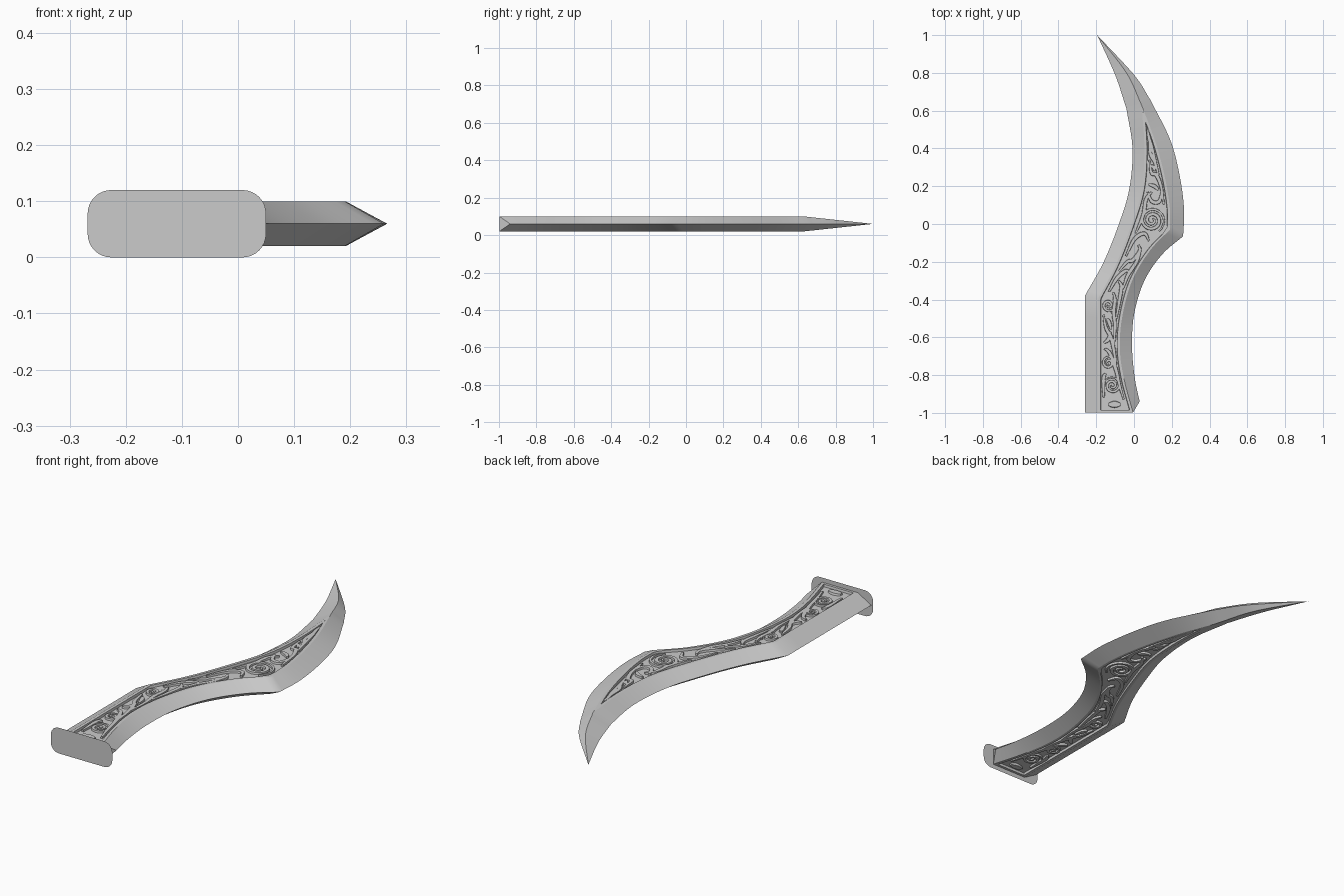
import bpy, bmesh
from math import cos, sin, pi
from mathutils import Vector

if "Cube" in bpy.data.objects:
    bpy.data.objects.remove(bpy.data.objects["Cube"])

MID, HALF = 0.06, 0.04


def spline(pts, n=6):
    """Catmull-Rom curve through 2D points."""
    p = [Vector(q) for q in pts]
    p = [2 * p[0] - p[1]] + p + [2 * p[-1] - p[-2]]
    out = []
    for i in range(1, len(p) - 2):
        a, b, c, d = p[i - 1:i + 3]
        for k in range(n):
            t = k / n
            out.append(0.5 * (2 * b + (c - a) * t + (2 * a - 5 * b + 4 * c - d) * t * t
                              + (3 * b - a - 3 * c + d) * t ** 3))
    return out + [p[-2]]


def x_at(chain, y):
    for a, b in zip(chain, chain[1:]):
        if a.y <= y <= b.y:
            return a.x + (b.x - a.x) * (y - a.y) / max(b.y - a.y, 1e-9)
    return chain[0].x if y < chain[0].y else chain[-1].x


def finish(bm, name):
    bmesh.ops.remove_doubles(bm, verts=bm.verts, dist=1e-5)
    bmesh.ops.recalc_face_normals(bm, faces=bm.faces)
    me = bpy.data.meshes.new(name)
    bm.to_mesh(me)
    bm.free()
    ob = bpy.data.objects.new(name, me)
    bpy.context.collection.objects.link(ob)
    bpy.ops.object.select_all(action='DESELECT')
    bpy.context.view_layer.objects.active = ob
    ob.select_set(True)
    bpy.ops.object.shade_smooth_by_angle(angle=0.45)
    return ob


# Blade profile: cutting edges, and the inner lines where the bevels meet the flat
B = -0.998
ridge = spline([(.04, .63), (-.04, .80), (-.195, 1)], 8)
left_out = spline([(-.26, B), (-.26, -.38)])[:-1] + spline(
    [(-.26, -.38), (-.16, -.2), (-.08, 0), (-.025, .185), (-.008, .40), (-.04, .61)])
left_tip = spline([(-.04, .61), (-.10, .79), (-.195, 1)], 8)
left_in = spline([(-.19, B), (-.19, -.395)])[:-1] + spline(
    [(-.19, -.395), (-.10, -.225), (-.02, -.02), (.04, .18), (.055, .40), (.04, .63)])
right_out = spline([(.03, -.94), (.005, -.82), (-.01, -.66), (0, -.48), (.055, -.30),
                    (.15, -.16), (.26, -.065)])[:-1] + spline(
    [(.26, -.065), (.265, .08), (.24, .265), (.19, .45), (.085, .66)])
right_tip = spline([(.085, .66), (0, .79), (-.195, 1)], 8)
right_in = spline([(-.005, B), (-.053, -.82), (-.075, -.66), (-.062, -.49), (-.01, -.30),
                   (.085, -.14), (.19, -.03)])[:-1] + spline(
    [(.19, -.03), (.19, .08), (.165, .24), (.115, .43), (.04, .63)])


def inset(chain, side, m):
    """Move an inner line towards the middle of the panel."""
    end = 0.63
    while x_at(right_in, end) - x_at(left_in, end) < 2.3 * m:
        end -= 0.002
    out = []
    for p in chain:
        y = B + m + (p.y - B) / (0.63 - B) * (end - B - m)
        out.append(Vector((x_at(chain, y) + side * 1.15 * m, y)))
    return out


# Blade with bevels, a rim and a sunken panel on both faces
bm = bmesh.new()


def row(pts, z):
    return [bm.verts.new((p.x, p.y, z(p) if callable(z) else z)) for p in pts]


def strip(a, b):
    for i in range(len(a) - 1):
        bm.faces.new((a[i], a[i + 1], b[i + 1], b[i]))


for s in (1, -1):
    top, floor = MID + s * HALF, MID + s * (HALF - 0.011)
    crest = lambda p: MID + s * HALF * max(0, min(1, (1 - p.y) / 0.37))
    for outer, inner, tip, side in ((left_out, left_in, left_tip, 1),
                                    (right_out, right_in, right_tip, -1)):
        strip(row(outer, MID), row(inner, top))
        strip(row(tip, MID), row(ridge, crest))
        strip(row(inner, top), row(inset(inner, side, 0.012), top))
        strip(row(inset(inner, side, 0.012), top), row(inset(inner, side, 0.014), floor))
    # rim across the base, and the panel floor
    base = []
    for m, z in ((0, top), (0.012, top), (0.014, floor)):
        base.append([row([inset(left_in, 1, m)[0] if m else left_in[0]], z)[0],
                     row([inset(right_in, -1, m)[0] if m else right_in[0]], z)[0]])
    strip(*[[r[0], r[1]] for r in base[:2]])
    strip(*[[r[0], r[1]] for r in base[1:]])
    loop = inset(left_in, 1, 0.014) + inset(right_in, -1, 0.014)[::-1]
    bm.faces.new(row(loop, floor))

# base caps
lo, li, ri, ro = left_out[0], left_in[0], right_in[0], right_out[0]
T, U = MID + HALF, MID - HALF
for cap in ([(lo, MID), (li, T), (ri, T), (ri, U), (li, U)], [(ri, T), (ro, MID), (ri, U)]):
    bm.faces.new([bm.verts.new((p.x, p.y, z)) for p, z in cap])
finish(bm, "blade")

# Raised scrollwork on both faces
bm = bmesh.new()


def ribbon(path, width):
    n = len(path) - 1
    for s in (1, -1):
        rows = [[], [], [], []]
        for i, p in enumerate(path):
            d = (path[min(i + 1, n)] - path[max(i - 1, 0)]).normalized()
            w = width * 0.5 * (0.25 + 0.75 * sin(pi * (0.08 + 0.84 * i / n)))
            nrm = Vector((-d.y, d.x)) * w
            for r, (k, h) in enumerate(((1.25, .027), (1, .038), (-1, .038), (-1.25, .027))):
                q = p + nrm * k
                rows[r].append(bm.verts.new((q.x, q.y, MID + s * h)))
        for a, b in zip(rows, rows[1:]):
            strip(a, b)
        for e in (0, -1):
            bm.faces.new([r[e] for r in rows])


def vine(pts, width=0.018):
    """Stroke in panel space: u across (-1..1), y along the blade."""
    path = []
    for u, y in pts:
        a, b = x_at(left_in, y) + 0.024, x_at(right_in, y) - 0.024
        path.append(((a + b) / 2 + u * (b - a) / 2, y))
    ribbon(spline(path), width)


def spiral(x, y, r, turns, start, turn_dir, width=0.013):
    n = int(turns * 20)
    ribbon([Vector((x, y)) + Vector((cos(start + turn_dir * 2 * pi * turns * i / n),
            sin(start + turn_dir * 2 * pi * turns * i / n))) * r * (1 - 0.9 * i / n)
            for i in range(n + 1)], width)


spiral(.095, .02, .068, 2.4, -1.0, 1, .016)
spiral(-.115, -.855, .046, 2, 2.6, -1)
spiral(-.135, -.735, .036, 1.8, 0, 1)
spiral(-.135, -.43, .038, 1.7, 1, -1)
vine([(-.5, -.955), (.5, -.955)], .03)
for stroke in (
        [(.9, -.93), (.85, -.85), (.8, -.78), (.3, -.70), (-.2, -.67), (-.8, -.66)],
        [(-.9, -.92), (-.9, -.82), (-.6, -.79)],
        [(.85, -.76), (.8, -.68), (.3, -.60), (-.5, -.55), (-.9, -.48)],
        [(-.8, -.63), (-.1, -.61), (.2, -.57)],
        [(.8, -.64), (.8, -.54), (.4, -.47), (.3, -.40), (-.2, -.36)],
        [(.3, -.56), (-.1, -.52), (-.4, -.50)],
        [(.85, -.50), (.8, -.40), (.5, -.33), (-.2, -.30)],
        [(-.7, -.36), (-.6, -.29), (0, -.25), (.6, -.25)],
        [(.8, -.34), (.7, -.27), (.85, -.2), (.5, -.14)],
        [(-.8, -.25), (-.3, -.20), (.3, -.19), (.4, -.14), (-.1, -.11)],
        [(-.8, -.17), (-.7, -.08), (-.2, -.05), (.6, -.09)],
        [(-.8, -.05), (-.7, .05), (-.8, .13), (-.3, .17)],
        [(-.8, .17), (-.2, .12), (.5, .12), (.9, .18)],
        [(.9, .10), (.85, .2), (.4, .26), (-.4, .27), (-.8, .34)],
        [(-.8, .21), (0, .20), (.5, .18)],
        [(.8, .26), (.5, .33), (-.4, .37), (-.7, .44)],
        [(-.6, .31), (.1, .30), (.2, .28)],
        [(.8, .33), (.6, .41), (0, .45), (-.2, .50)]):
    vine(stroke)
finish(bm, "scrollwork")

# Rounded flat plate closing the base
bm = bmesh.new()
R, X, Z = 0.042, 0.159, 0.06
outline = []
for q, (sx, sz) in enumerate(((1, 1), (-1, 1), (-1, -1), (1, -1))):
    for k in range(9):
        a = (q + k / 8) * pi / 2
        outline.append((-0.109 + sx * (X - R) + R * cos(a), -1, Z + sz * (Z - R) + R * sin(a)))
bm.faces.new([bm.verts.new(v) for v in outline])
finish(bm, "base_plate")
